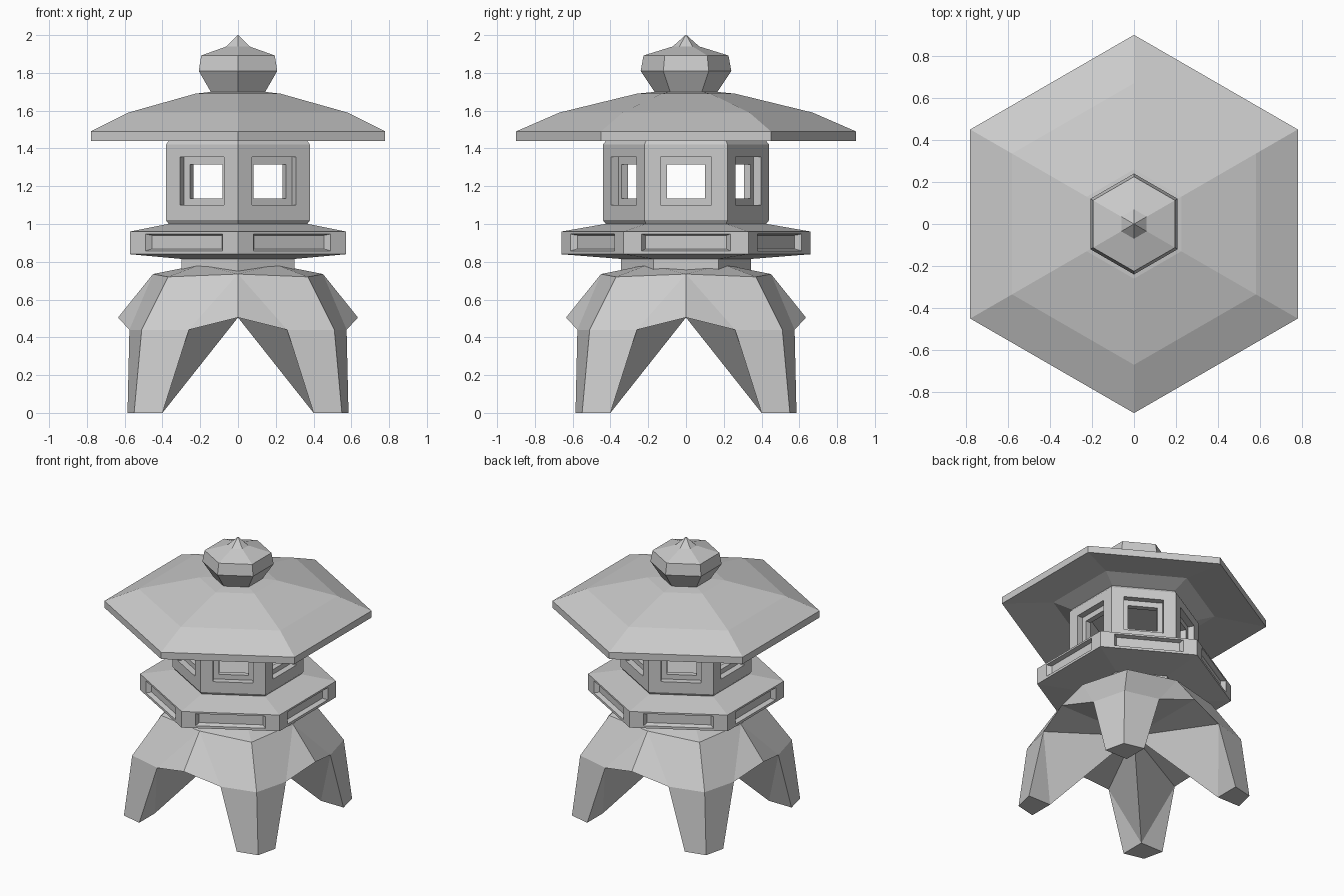
import bpy, bmesh
from math import pi, cos, sin
from mathutils import Matrix, Vector

if "Cube" in bpy.data.objects:
    bpy.data.objects.remove(bpy.data.objects["Cube"])


def finish(bm, name):
    bmesh.ops.remove_doubles(bm, verts=bm.verts, dist=0.002)
    bmesh.ops.recalc_face_normals(bm, faces=bm.faces)
    me = bpy.data.meshes.new(name)
    bm.to_mesh(me)
    bm.free()
    ob = bpy.data.objects.new(name, me)
    bpy.context.collection.objects.link(ob)
    return ob


def hex_rings(bm, profile, cap=True):
    """Stack hexagonal rings (corner radius, z), corners pointing to +-y."""
    rings = [[bm.verts.new((r * cos(pi / 2 + k * pi / 3), r * sin(pi / 2 + k * pi / 3), z))
              for k in range(6)] for r, z in profile]
    for a, b in zip(rings, rings[1:]):
        for k in range(6):
            bm.faces.new((a[k], a[(k + 1) % 6], b[(k + 1) % 6], b[k]))
    if cap:
        bm.faces.new(rings[0])
        bm.faces.new(rings[-1])


def hex_walls(bm, loops, fill):
    """Six identical walls made of nested rectangles (half width, z0, z1, distance)."""
    for k in range(6):
        rot = Matrix.Rotation(k * pi / 3, 3, 'Z')
        rects = [[bm.verts.new(rot @ Vector((d, y, z)))
                  for y, z in ((-w, z0), (w, z0), (w, z1), (-w, z1))]
                 for w, z0, z1, d in loops]
        for a, b in zip(rects, rects[1:]):
            for i in range(4):
                j = (i + 1) % 4
                bm.faces.new((a[i], a[j], b[j], b[i]))
        if fill:
            bm.faces.new(rects[-1])


# four-legged base: one eighth, mirrored and turned around
P = dict(
    arch=(0, -.635, .505), mid=(0, -.45, .735), midtop=(0, -.30, .757),
    flank=(.26, -.575, .44), foot=(.40, -.585, 0),
    toe=(.55, -.55, 0), knee=(.51, -.51, .44), hip=(.37, -.37, .72), top=(.2, -.2, .785),
    heel=(.40, -.40, 0), core=(0, 0, .505), cap=(0, 0, .785))
FACES = ["foot toe knee flank", "arch flank mid", "flank knee hip mid", "mid hip top midtop",
         "midtop top cap", "foot heel toe", "foot flank heel", "flank core heel", "flank arch core"]
bm = bmesh.new()
for k in range(4):
    for s in (1, -1):
        m = Matrix.Rotation(k * pi / 2, 3, 'Z') @ Matrix.Diagonal((s, 1, 1))
        for f in FACES:
            bm.faces.new([bm.verts.new(m @ Vector(P[n])) for n in f.split()])
finish(bm, "leg_base")

# neck between base and platform
bm = bmesh.new()
hex_rings(bm, [(.345, .74), (.345, .83)])
finish(bm, "neck")

# platform with recessed panels
bm = bmesh.new()
hex_rings(bm, [(.345, .815), (.66, .84)], cap=False)
hex_rings(bm, [(.66, .96), (.43, 1.0)], cap=False)
hex_walls(bm, [(.33, .84, .96, .5716), (.235, .858, .947, .5716), (.215, .868, .94, .54)], True)
bmesh.ops.remove_doubles(bm, verts=bm.verts, dist=0.002)
bmesh.ops.holes_fill(bm, edges=bm.edges, sides=6)
finish(bm, "platform")

# hollow light chamber with framed windows
bm = bmesh.new()
hex_rings(bm, [(.42, .995), (.44, 1.02)], cap=False)
hex_rings(bm, [(.44, 1.42), (.42, 1.445)], cap=False)
hex_walls(bm, [(.22, 1.02, 1.42, .381), (.135, 1.10, 1.355, .381), (.135, 1.10, 1.355, .336),
               (.10, 1.135, 1.315, .336), (.10, 1.135, 1.315, .296), (.171, 1.0, 1.44, .296)], False)
finish(bm, "light_chamber")

# roof
bm = bmesh.new()
hex_rings(bm, [(.42, 1.44), (.55, 1.485), (.90, 1.44), (.90, 1.49), (.67, 1.59),
               (.26, 1.69), (.16, 1.70)])
finish(bm, "roof")

# finial
bm = bmesh.new()
hex_rings(bm, [(.16, 1.69), (.24, 1.81), (.225, 1.892), (.07, 1.94), (.003, 2.0)])
finish(bm, "finial")
